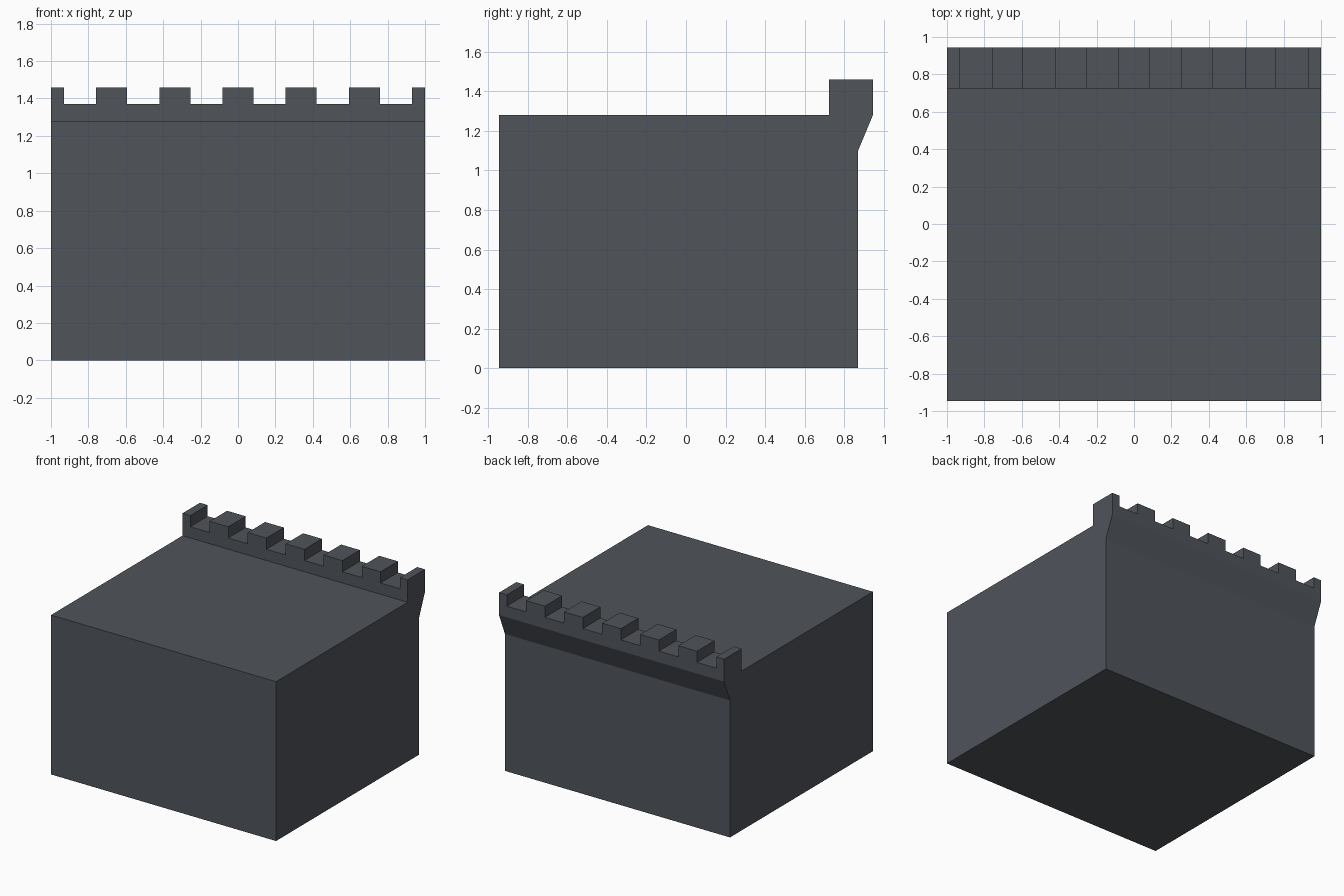
import bpy
import bmesh

if "Cube" in bpy.data.objects:
    bpy.data.objects.remove(bpy.data.objects["Cube"])

stone = bpy.data.materials.new("dark_slate_stone")
stone.diffuse_color = (0.08, 0.09, 0.105, 1)
stone.use_nodes = True
stone.node_tree.nodes["Principled BSDF"].inputs["Base Color"].default_value = stone.diffuse_color


def prism(name, outline, place, a, b, open_edge):
    """Extrude a 2D outline from a to b, leaving out the hidden contact face."""
    bm = bmesh.new()
    near = [bm.verts.new(place(p, a)) for p in outline]
    far = [bm.verts.new(place(p, b)) for p in outline]
    bm.faces.new(near)
    bm.faces.new(far[::-1])
    n = len(outline)
    for i in range(n):
        if i != open_edge:
            j = (i + 1) % n
            bm.faces.new((near[j], near[i], far[i], far[j]))
    bmesh.ops.recalc_face_normals(bm, faces=bm.faces)
    mesh = bpy.data.meshes.new(name)
    bm.to_mesh(mesh)
    bm.free()
    mesh.materials.append(stone)
    obj = bpy.data.objects.new(name, mesh)
    bpy.context.collection.objects.link(obj)
    return obj


FRONT, BACK, INNER = -0.945, 0.945, 0.724
FLOOR, GAP, TOP = 1.28, 1.37, 1.46

# Wall block with a sloped overhang at the back (side profile, y and z)
side = [(FRONT, 0), (0.87, 0), (0.87, 1.10), (BACK, FLOOR), (INNER, FLOOR), (FRONT, FLOOR)]
prism("wall_block", side, lambda p, x: (x, p[0], p[1]), -1, 1, open_edge=3)

# Parapet with evenly spaced merlons, the end ones cut off by the wall ends
pitch, half = 0.338, 0.083
battlement = [(-1, FLOOR), (1, FLOOR)]
for i in range(3, -4, -1):
    right = min(i * pitch + half, 1)
    left = max(i * pitch - half, -1)
    if i < 3:
        battlement.append((right, GAP))
    battlement += [(right, TOP), (left, TOP)]
    if i > -3:
        battlement.append((left, GAP))
prism("battlement", battlement, lambda p, y: (p[0], y, p[1]), INNER, BACK, open_edge=0)
